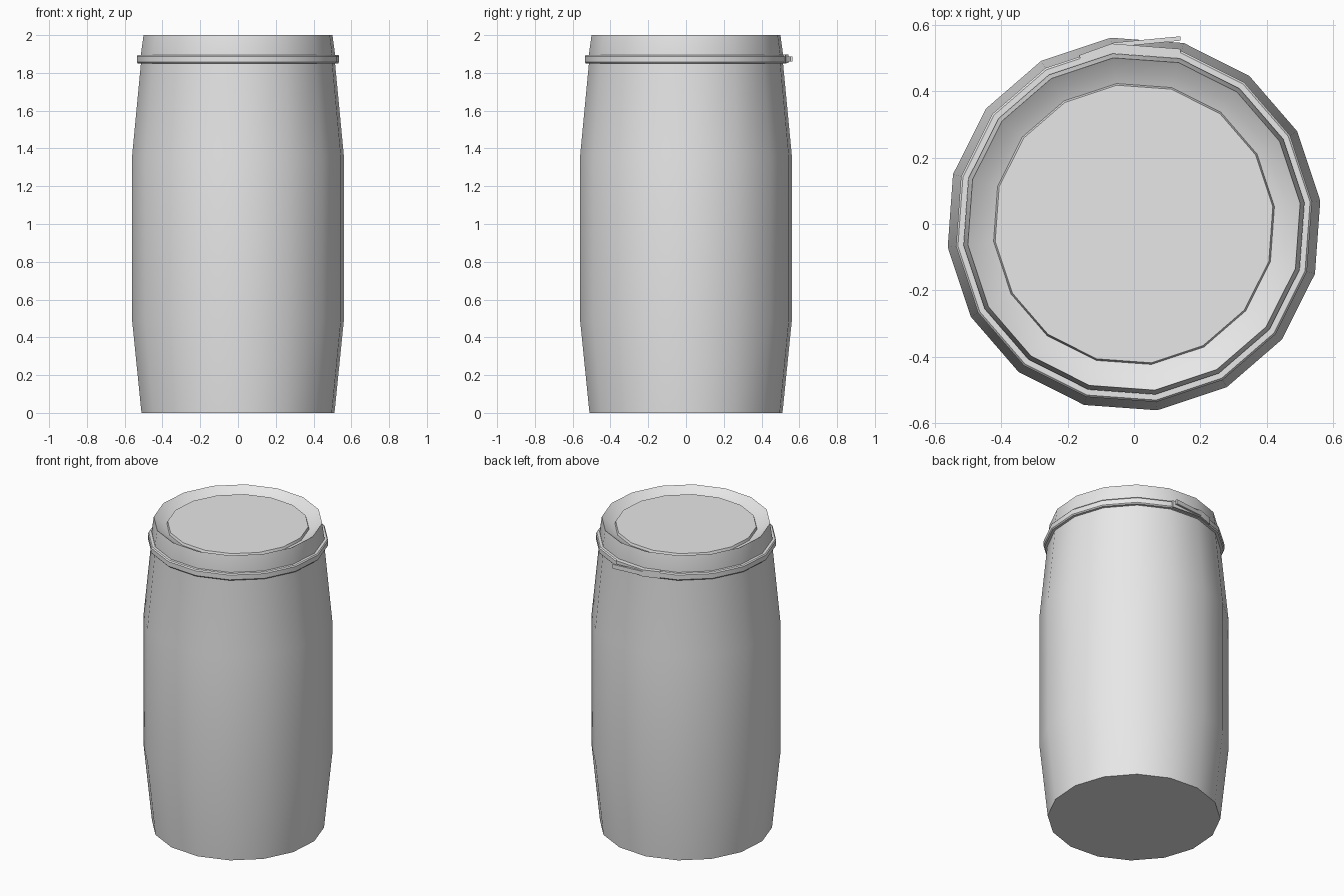
import bpy, bmesh, math

if "Cube" in bpy.data.objects:
    bpy.data.objects.remove(bpy.data.objects["Cube"])

SIDES = 16
START = math.radians(7.1)

plastic = bpy.data.materials.new("light_grey")
plastic.diffuse_color = (0.8, 0.8, 0.8, 1)
plastic.use_nodes = True
plastic.node_tree.nodes["Principled BSDF"].inputs["Base Color"].default_value = plastic.diffuse_color


def finish(name, bm):
    bmesh.ops.recalc_face_normals(bm, faces=bm.faces)
    mesh = bpy.data.meshes.new(name)
    bm.to_mesh(mesh)
    bm.free()
    obj = bpy.data.objects.new(name, mesh)
    bpy.context.collection.objects.link(obj)
    mesh.materials.append(plastic)
    bpy.ops.object.select_all(action='DESELECT')
    obj.select_set(True)
    bpy.context.view_layer.objects.active = obj
    bpy.ops.object.shade_smooth_by_angle(angle=math.radians(30))
    return obj


def lathe(name, profile, closed=False):
    """Spin (radius, z) points round z; open profiles get end caps."""
    bm = bmesh.new()
    rings = []
    for r, z in profile:
        rings.append([bm.verts.new((r * math.cos(START + math.tau * i / SIDES),
                                    r * math.sin(START + math.tau * i / SIDES), z))
                      for i in range(SIDES)])
    pairs = list(zip(rings, rings[1:]))
    if closed:
        pairs.append((rings[-1], rings[0]))
    else:
        bm.faces.new(rings[0])
        bm.faces.new(rings[-1])
    for a, b in pairs:
        for i in range(SIDES):
            j = (i + 1) % SIDES
            bm.faces.new((a[i], a[j], b[j], b[i]))
    return finish(name, bm)


def prism(name, outline, z0, z1):
    """Extrude a plan outline between two heights."""
    bm = bmesh.new()
    face = bm.faces.new([bm.verts.new((x, y, z0)) for x, y in outline])
    geom = bmesh.ops.extrude_face_region(bm, geom=[face])["geom"]
    bmesh.ops.translate(bm, vec=(0, 0, z1 - z0),
                        verts=[v for v in geom if isinstance(v, bmesh.types.BMVert)])
    return finish(name, bm)


# Barrel body with tapered ends, and dished lid with a raised centre disc
lathe("barrel_body_and_lid", [
    (0.515, 0), (0.565, 0.49), (0.565, 1.36), (0.516, 1.87), (0.517, 1.905),
    (0.504, 2.0), (0.465, 1.973), (0.426, 1.958), (0.421, 1.974)])

# Clamping band
lathe("clamp_ring", [
    (0.505, 1.85), (0.534, 1.85), (0.54, 1.857), (0.54, 1.888),
    (0.534, 1.895), (0.505, 1.895)], closed=True)

# Latch plate following the band at the back
prism("latch_plate", [
    (-0.165, 0.508), (-0.067, 0.543), (0.14, 0.527),
    (0.14, 0.497), (-0.06, 0.515), (-0.157, 0.482)], 1.853, 1.897)

# Lever standing slightly off the band
prism("latch_lever", [
    (-0.165, 0.505), (-0.06, 0.546), (0.14, 0.565),
    (0.14, 0.552), (-0.05, 0.533), (-0.155, 0.497)], 1.859, 1.887)
